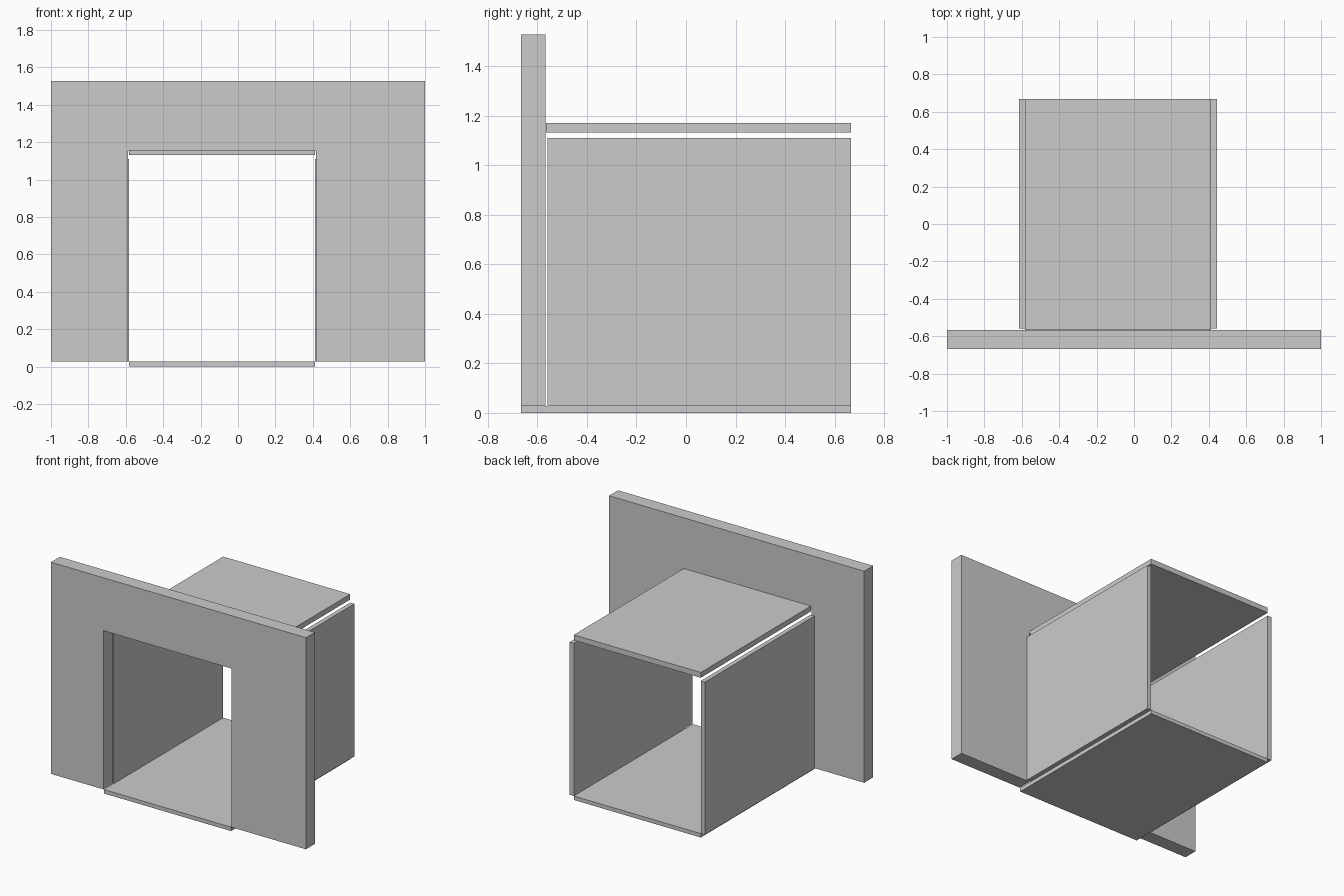
import bpy, bmesh

if "Cube" in bpy.data.objects:
    bpy.data.objects.remove(bpy.data.objects["Cube"])


def box(name, x, y, z):
    """Box from (min, max) ranges on each axis."""
    bm = bmesh.new()
    bmesh.ops.create_cube(bm, size=1)
    for v in bm.verts:
        v.co = [r[0] if c < 0 else r[1] for c, r in zip(v.co, (x, y, z))]
    return finish(name, bm)


def finish(name, bm):
    mesh = bpy.data.meshes.new(name)
    bm.to_mesh(mesh)
    bm.free()
    obj = bpy.data.objects.new(name, mesh)
    bpy.context.collection.objects.link(obj)
    return obj


FRONT, INNER, BACK = -0.667, -0.567, 0.667
LEFT, RIGHT = -0.583, 0.413
BASE = 0.028

# Front wall: doorway profile extruded through its thickness
bm = bmesh.new()
profile = [(-1, BASE), (-0.587, BASE), (-0.587, 1.153), (0.417, 1.153),
           (0.417, BASE), (1, BASE), (1, 1.528), (-1, 1.528)]
face = bm.faces.new([bm.verts.new((x, FRONT, z)) for x, z in profile])
ext = bmesh.ops.extrude_face_region(bm, geom=[face])
for v in ext["geom"]:
    if isinstance(v, bmesh.types.BMVert):
        v.co.y = INNER
bmesh.ops.recalc_face_normals(bm, faces=bm.faces)
finish("front_wall", bm)

# Floor runs through the doorway
box("floor", (LEFT, RIGHT), (FRONT, BACK), (0, BASE))

# Ceiling floats just above the side walls
box("ceiling", (LEFT, RIGHT), (-0.565, BACK), (1.132, 1.17))

# Side walls
for side, x in (("left", (LEFT - 0.032, LEFT)), ("right", (RIGHT, RIGHT + 0.032))):
    box(side + "_side_wall", x, (-0.56, BACK), (BASE, 1.11))
